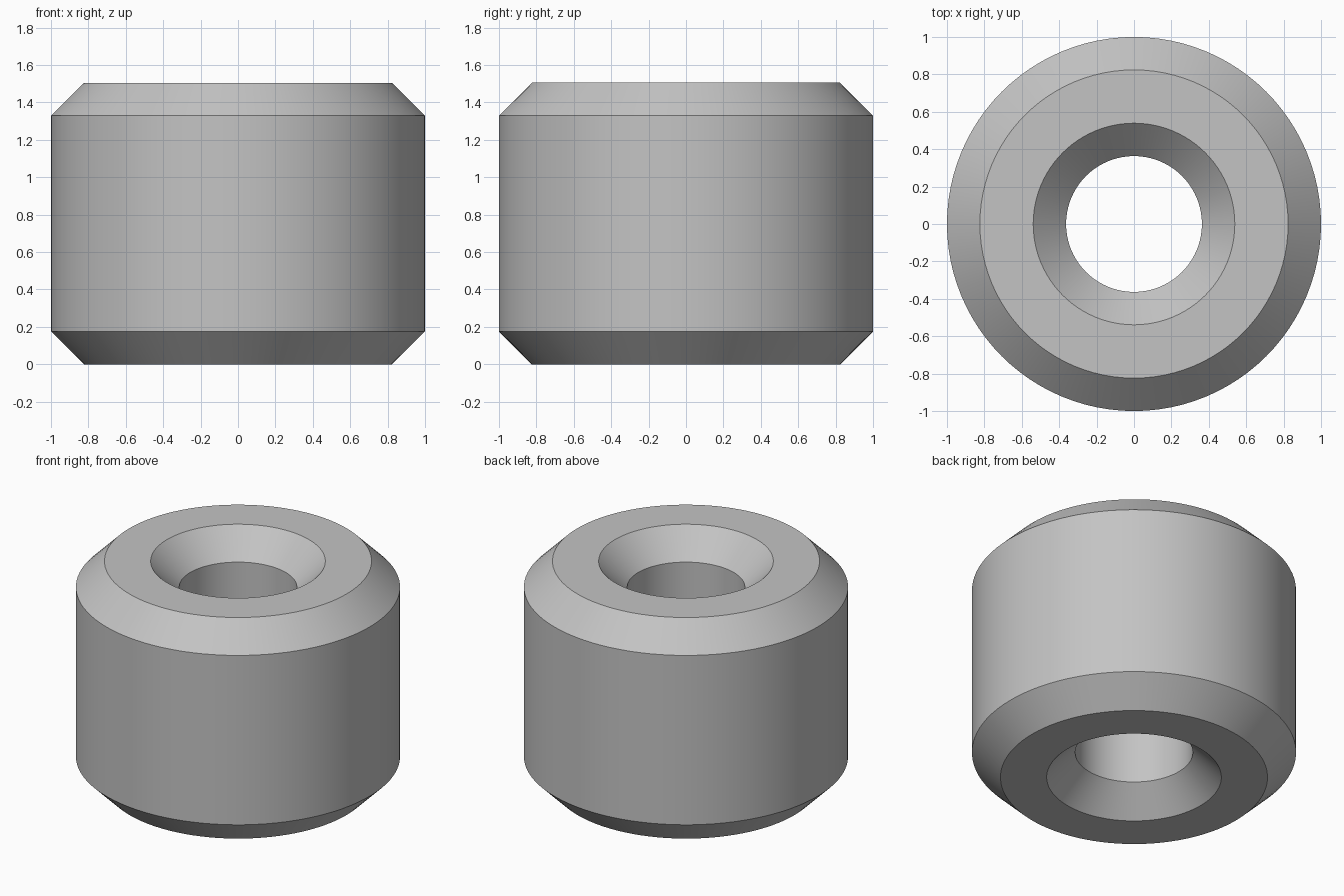
import bpy, bmesh, math
from mathutils import Matrix, Vector

cube = bpy.data.objects.get("Cube")
if cube:
    bpy.data.objects.remove(cube, do_unlink=True)

HEIGHT, OUTER, BORE, CHAMFER = 1.505, 1.0, 0.363, 0.176
SEGMENTS = 96

# Plain grey metal
grey = bpy.data.materials.new("grey_metal")
grey.use_nodes = True
colour = (0.55, 0.55, 0.55, 1)
grey.diffuse_color = colour
grey.node_tree.nodes["Principled BSDF"].inputs["Base Color"].default_value = colour

# Half section: bore, countersinks, end faces, outer chamfers and wall
lower = [(BORE, CHAMFER), (BORE + CHAMFER, 0), (OUTER - CHAMFER, 0), (OUTER, CHAMFER)]
section = lower + [(r, HEIGHT - z) for r, z in reversed(lower)]

# Revolve the section into a closed ring
bm = bmesh.new()
rings = []
for i in range(SEGMENTS):
    turn = Matrix.Rotation(math.tau * i / SEGMENTS, 3, "Z")
    rings.append([bm.verts.new(turn @ Vector((r, 0, z))) for r, z in section])
for i, ring in enumerate(rings):
    following = rings[(i + 1) % SEGMENTS]
    for j in range(len(section)):
        k = (j + 1) % len(section)
        bm.faces.new((ring[j], following[j], following[k], ring[k]))
bmesh.ops.recalc_face_normals(bm, faces=bm.faces)

mesh = bpy.data.meshes.new("chamfered_bushing")
bm.to_mesh(mesh)
bm.free()
mesh.materials.append(grey)
bushing = bpy.data.objects.new("chamfered_bushing", mesh)
bpy.context.collection.objects.link(bushing)

# Smooth round walls with sharp chamfer edges
bpy.ops.object.select_all(action="DESELECT")
bushing.select_set(True)
bpy.context.view_layer.objects.active = bushing
bpy.ops.object.shade_smooth_by_angle(angle=math.radians(30))
